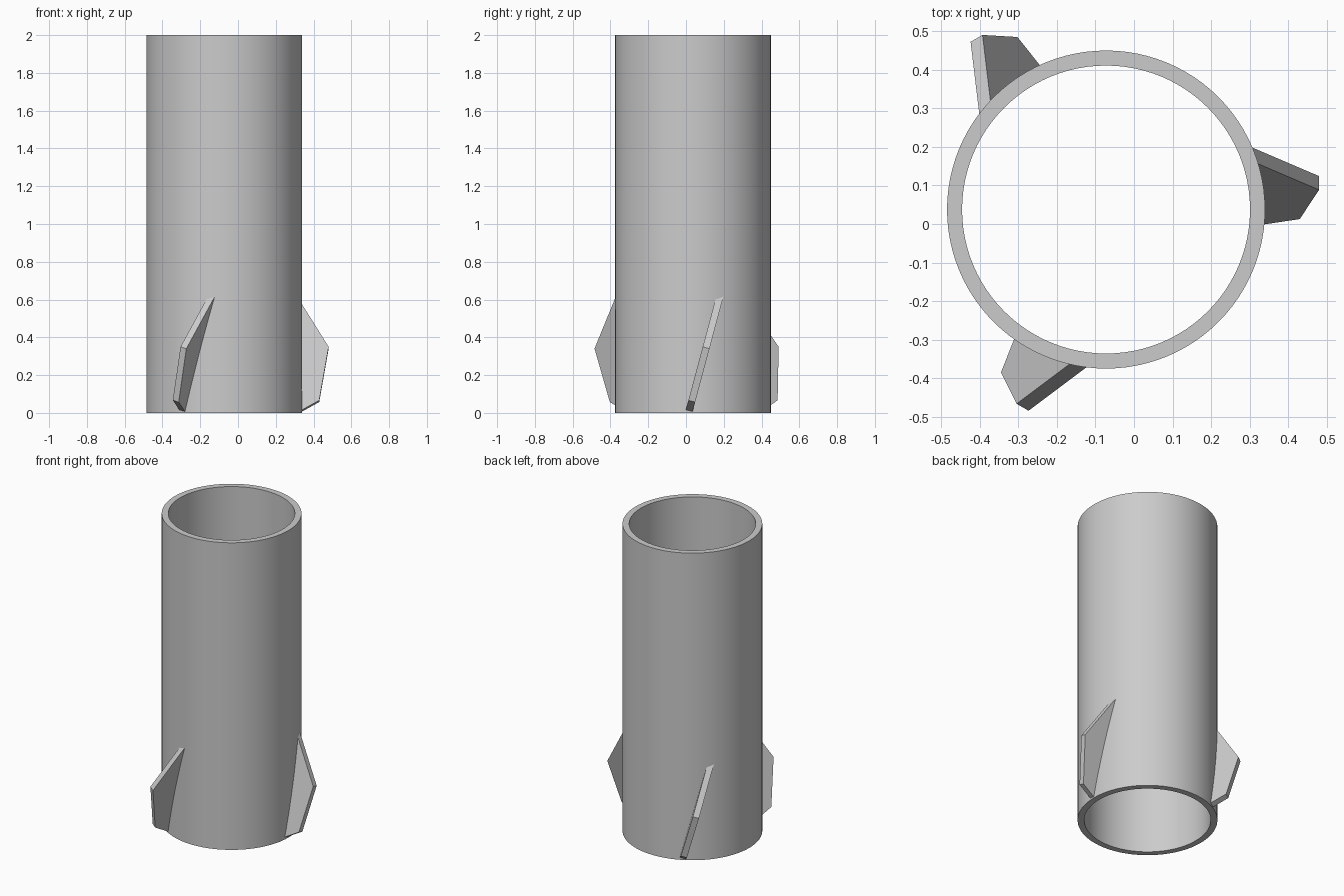
import bpy, bmesh, math
from mathutils import Matrix, Vector

cube = bpy.data.objects.get("Cube")
if cube:
    bpy.data.objects.remove(cube, do_unlink=True)

AXIS = Vector((-0.0725, 0.0375, 0))
OUTER, INNER, HEIGHT = 0.4125, 0.3735, 2.0
SEGMENTS = 96
FIN_THICKNESS = 0.037
FIN_TILT = math.radians(-15)

grey = bpy.data.materials.new("plain grey")
grey.use_nodes = True
colour = (0.6, 0.6, 0.6, 1)
grey.diffuse_color = colour
grey.node_tree.nodes["Principled BSDF"].inputs["Base Color"].default_value = colour


def add_object(name, bm):
    bmesh.ops.recalc_face_normals(bm, faces=bm.faces)
    mesh = bpy.data.meshes.new(name)
    bm.to_mesh(mesh)
    bm.free()
    mesh.materials.append(grey)
    obj = bpy.data.objects.new(name, mesh)
    bpy.context.collection.objects.link(obj)
    return obj


# Open tube: a rectangular wall section spun about the axis
bm = bmesh.new()
section = [(INNER, 0), (OUTER, 0), (OUTER, HEIGHT), (INNER, HEIGHT)]
verts = [bm.verts.new((r, 0, z)) for r, z in section]
edges = [bm.edges.new((verts[i], verts[i - 1])) for i in range(len(verts))]
bmesh.ops.spin(bm, geom=verts + edges, cent=(0, 0, 0), axis=(0, 0, 1),
               angle=math.tau, steps=SEGMENTS, use_merge=True)
bmesh.ops.remove_doubles(bm, verts=bm.verts, dist=0.0001)
tube = add_object("tube", bm)
tube.location = AXIS
bpy.ops.object.select_all(action="DESELECT")
tube.select_set(True)
bpy.context.view_layer.objects.active = tube
bpy.ops.object.shade_smooth_by_angle(angle=math.radians(30))

# Three flat fins, tilted about their radial direction, rooted in the wall
outline = [(0.4, 0.005), (0.5025, 0.062), (0.5525, 0.345), (0.36, 0.652)]
for index, name in enumerate(("left_fin", "back_fin", "front_fin")):
    bm = bmesh.new()
    half = FIN_THICKNESS / 2
    stretch = 1 / math.cos(FIN_TILT)
    face = bm.faces.new([bm.verts.new((r, -half, z * stretch)) for r, z in outline])
    side = bmesh.ops.extrude_face_region(bm, geom=[face])
    moved = [v for v in side["geom"] if isinstance(v, bmesh.types.BMVert)]
    bmesh.ops.translate(bm, verts=moved, vec=(0, FIN_THICKNESS, 0))
    place = (Matrix.Translation(AXIS)
             @ Matrix.Rotation(index * math.tau / 3, 4, "Z")
             @ Matrix.Translation((0, -0.0235, 0))
             @ Matrix.Rotation(FIN_TILT, 4, "X"))
    bm.transform(place)
    add_object(name, bm)
